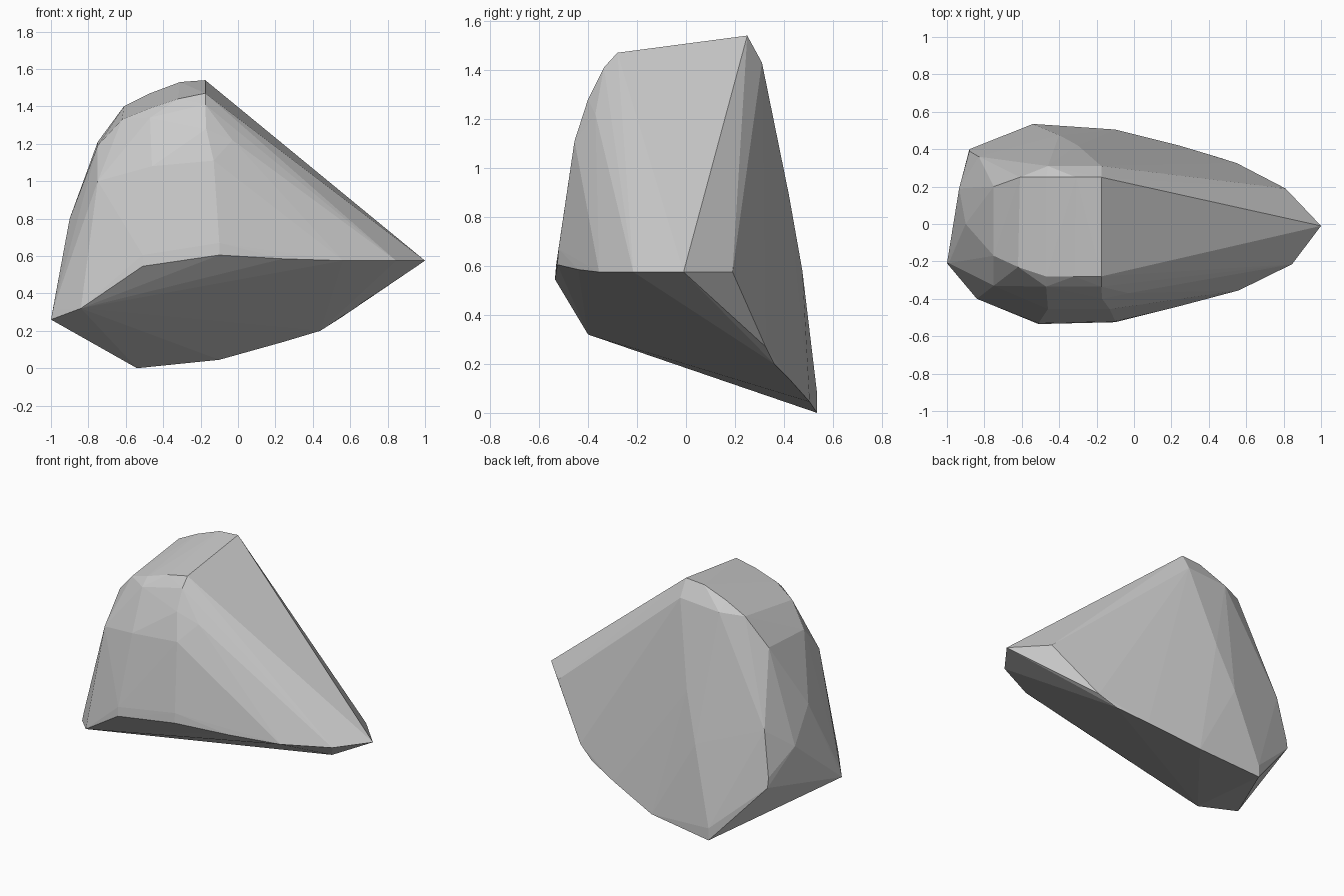
import bpy
import bmesh

# Remove only the default cube
default_cube = bpy.data.objects.get("Cube")
if default_cube is not None:
    bpy.data.objects.remove(default_cube, do_unlink=True)


def make_material(name, colour):
    material = bpy.data.materials.new(name)
    material.use_nodes = True
    material.diffuse_color = colour
    shader = material.node_tree.nodes.get("Principled BSDF")
    shader.inputs["Base Color"].default_value = colour
    return material


def make_faceted_stone(name, corner_groups, material):
    """Wrap the corner groups in one tight convex skin with flat facets."""
    mesh = bpy.data.meshes.new(name)
    stone = bpy.data.objects.new(name, mesh)
    bpy.context.collection.objects.link(stone)
    bm = bmesh.new()
    for group in corner_groups:
        for corner in group:
            bm.verts.new(corner)
    hull = bmesh.ops.convex_hull(bm, input=bm.verts[:], use_existing_faces=False)
    leftover = [item for item in hull["geom_interior"] + hull["geom_unused"]
                if isinstance(item, bmesh.types.BMVert)]
    bmesh.ops.delete(bm, geom=list(set(leftover)), context="VERTS")
    bmesh.ops.recalc_face_normals(bm, faces=bm.faces[:])
    for face in bm.faces:
        face.smooth = False
    bm.to_mesh(mesh)
    bm.free()
    mesh.materials.append(material)
    return stone


# Crown: the rounded cap beside the big sloping cut
crown = [
    (-.175, .25, 1.54), (-.31, .25, 1.53), (-.47, .25, 1.47), (-.61, .25, 1.4),
    (-.175, .31, 1.43), (-.46, .31, 1.41), (-.75, .2, 1.21),
    (-.175, -.28, 1.47), (-.32, -.28, 1.44), (-.47, -.28, 1.39),
    (-.175, -.335, 1.41), (-.47, -.335, 1.34), (-.62, -.23, 1.33), (-.75, -.17, 1.19),
]

# Front shoulder: bulging facets below the crown
front_shoulder = [
    (-.17, -.4, 1.28), (-.03, -.37, 1.22), (-.46, -.455, 1.08),
    (-.13, -.455, 1.11), (-.75, -.33, 1),
]

# Back shoulder: gently curved rear and left-hand facets
back_shoulder = [
    (-.3, .36, 1.17), (-.3, .42, .89), (-.4, .475, .58),
    (-.76, .28, .97), (-.83, .36, .74), (-.935, .19, .6), (-.9, 0, .8),
]

# Front rim: the undercut edge, running to the pointed tip
front_rim = [
    (-1, -.21, .26), (-.99, -.21, .31), (-.84, -.4, .32), (-.51, -.535, .545),
    (-.51, -.53, .605), (-.1, -.525, .605), (-.1, -.52, .67),
    (.24, -.44, .585), (.56, -.355, .575), (.845, -.215, .575), (1, -.01, .575),
]

# Back rim: the low edge that closes the sloping base
back_rim = [
    (.81, .19, .575), (.55, .325, .27), (.44, .36, .2), (.24, .42, .14),
    (-.1, .505, .045), (-.54, .535, 0), (-.54, .535, .08),
    (-.88, .4, .387), (-.88, .39, .45),
]

stone_grey = make_material("stone grey", (.6, .6, .6, 1))
make_faceted_stone(
    "faceted_stone",
    [crown, front_shoulder, back_shoulder, front_rim, back_rim],
    stone_grey,
)
